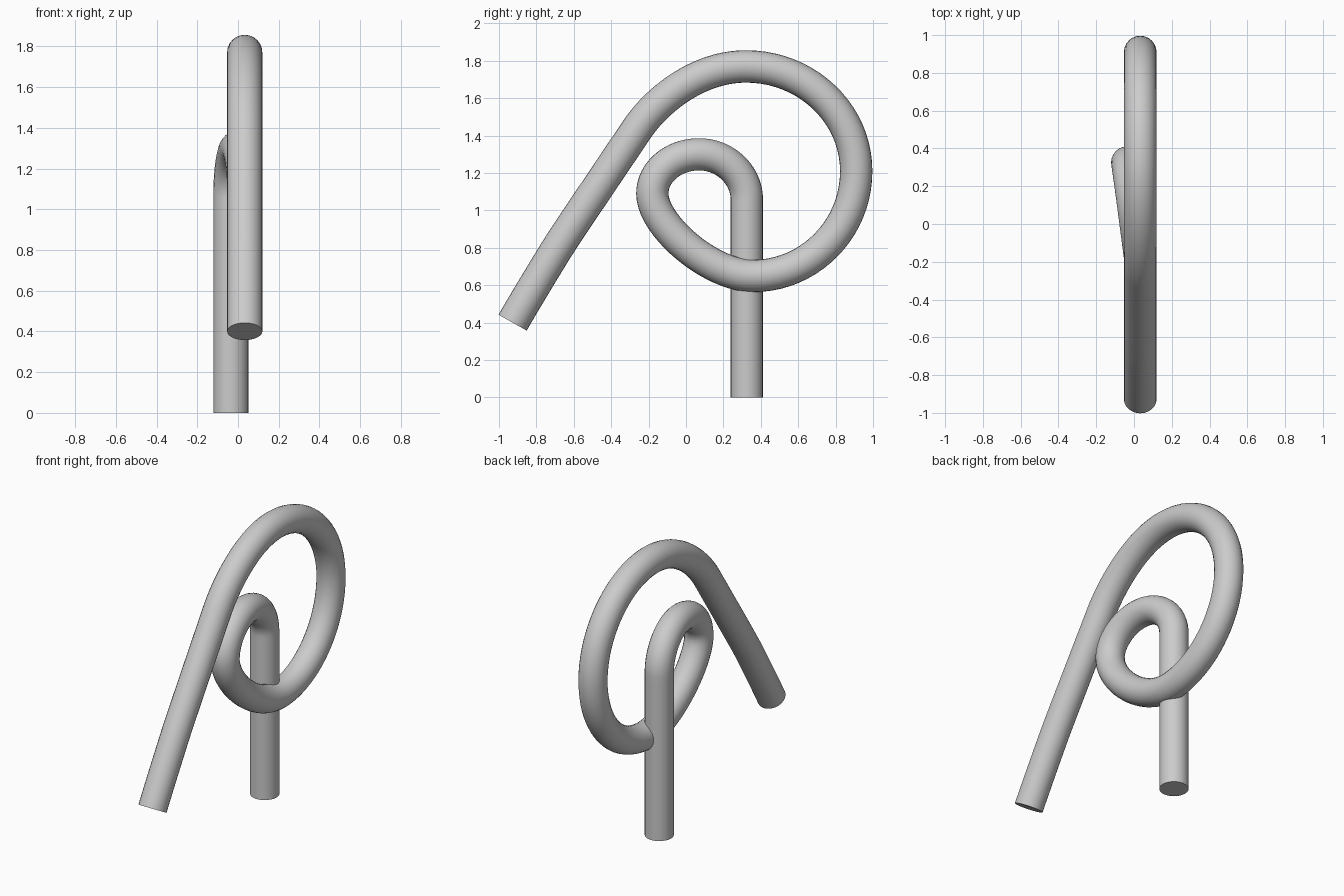
import bpy
import math
from mathutils import Vector

cube = bpy.data.objects.get("Cube")
if cube:
    bpy.data.objects.remove(cube, do_unlink=True)

# Single grey material
grey = bpy.data.materials.new("plain grey")
grey.use_nodes = True
colour = (0.6, 0.6, 0.6, 1)
grey.diffuse_color = colour
grey.node_tree.nodes["Principled BSDF"].inputs["Base Color"].default_value = colour

RADIUS = 0.0865
POST_X, LOOP_X = -0.035, 0.033

# Path knots: position, travel direction, handle length before and after
knots = [
    ((POST_X, 0.325, 0), (0, 0, 1), 0.1, 0.3),             # foot of post
    ((POST_X, 0.325, 1.06), (0, 0, 1), 0.3, 0.13),         # top of post
    ((0, 0.07, 1.30), (0.13, -1, 0), 0.14, 0.14),          # small loop crest
    ((LOOP_X, -0.18, 1.09), (0, 0, -1), 0.115, 0.17),      # small loop front
    ((LOOP_X, 0.36, 0.65), (0, 1, 0), 0.23, 0.30),         # large loop bottom
    ((LOOP_X, 0.91, 1.21), (0, 0, 1), 0.31, 0.31),         # large loop back
    ((LOOP_X, 0.32, 1.77), (0, -1, 0), 0.325, 0.25),       # large loop crest
    ((LOOP_X, -0.265, 1.43), (0, -0.556, -0.831), 0.2, 0.2),
    ((LOOP_X, -0.69, 0.795), (0, -0.53, -0.85), 0.1, 0.1),
    ((LOOP_X, -0.927, 0.4), (0, -0.49, -0.87), 0.1, 0.1),  # free end
]

# Round rod swept along the path
curve = bpy.data.curves.new("bent_rod_path", "CURVE")
curve.dimensions = "3D"
curve.resolution_u = 20
curve.bevel_depth = RADIUS
curve.bevel_resolution = 10
curve.use_fill_caps = True
spline = curve.splines.new("BEZIER")
spline.bezier_points.add(len(knots) - 1)
for point, (pos, heading, before, after) in zip(spline.bezier_points, knots):
    pos, heading = Vector(pos), Vector(heading).normalized()
    point.handle_left_type = point.handle_right_type = "FREE"
    point.co = pos
    point.handle_left = pos - heading * before
    point.handle_right = pos + heading * after
curve.materials.append(grey)

rod = bpy.data.objects.new("bent_rod", curve)
bpy.context.collection.objects.link(rod)

# Turn into a mesh with smooth sides and crisp end caps
bpy.ops.object.select_all(action="DESELECT")
rod.select_set(True)
bpy.context.view_layer.objects.active = rod
bpy.ops.object.convert(target="MESH")
bpy.ops.object.mode_set(mode="EDIT")
bpy.ops.mesh.select_all(action="SELECT")
bpy.ops.mesh.remove_doubles(threshold=0.0001)
bpy.ops.mesh.normals_make_consistent(inside=False)
bpy.ops.object.mode_set(mode="OBJECT")
bpy.ops.object.shade_smooth_by_angle(angle=math.radians(35))
